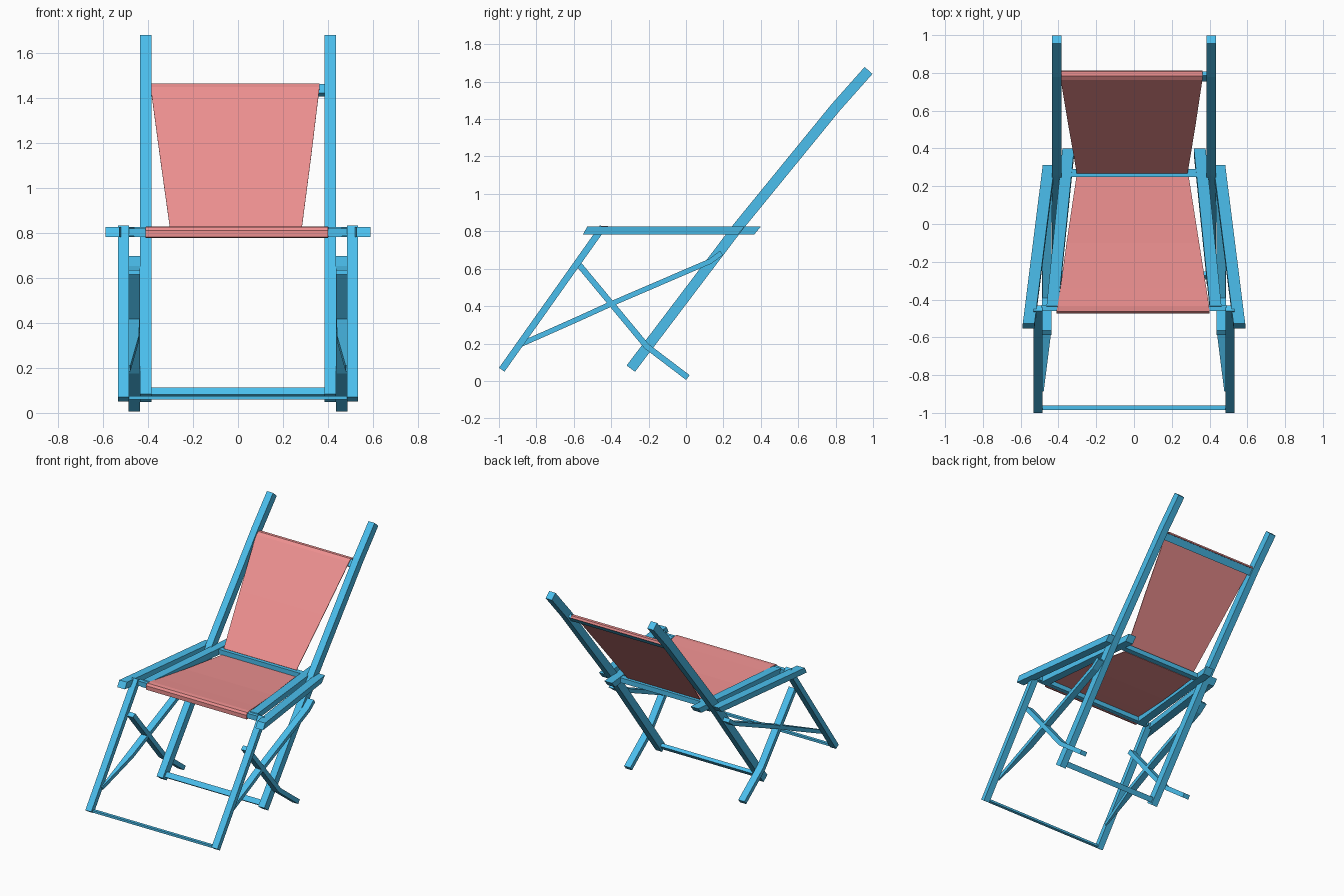
import bpy, bmesh
from mathutils import Vector

if "Cube" in bpy.data.objects:
    bpy.data.objects.remove(bpy.data.objects["Cube"])


def material(name, rgb):
    m = bpy.data.materials.new(name)
    m.diffuse_color = (*rgb, 1)
    m.use_nodes = True
    m.node_tree.nodes["Principled BSDF"].inputs["Base Color"].default_value = m.diffuse_color
    return m


WOOD = material("blue_wood", (0.07, 0.52, 0.85))
CLOTH = material("pink_canvas", (0.85, 0.28, 0.28))


def make_object(name, bm, mat):
    me = bpy.data.meshes.new(name)
    bm.to_mesh(me)
    bm.free()
    me.materials.append(mat)
    ob = bpy.data.objects.new(name, me)
    bpy.context.collection.objects.link(ob)
    return ob


def loft(name, sections, mirror=True):
    """Skin a run of four-cornered sections into a capped bar."""
    bm = bmesh.new()
    rings = [[bm.verts.new(p) for p in s] for s in sections]
    for a, b in zip(rings, rings[1:]):
        for i in range(4):
            j = (i + 1) % 4
            bm.faces.new((a[i], a[j], b[j], b[i]))
    bm.faces.new(rings[0])
    bm.faces.new(rings[-1])
    bmesh.ops.recalc_face_normals(bm, faces=bm.faces)
    ob = make_object(name, bm, WOOD)
    if mirror:
        ob.modifiers.new("both_sides", 'MIRROR')
    return ob


def bar(name, path, thick, spans, mirror=True):
    """Bar following (y, z) points; spans gives the x range at each point."""
    pts = [Vector(p) for p in path]
    sections = []
    for i, p in enumerate(pts):
        d = (pts[min(i + 1, len(pts) - 1)] - pts[max(i - 1, 0)]).normalized()
        n = Vector((-d.y, d.x)) * thick / 2
        a, b = p + n, p - n
        x0, x1 = spans[i] if isinstance(spans, list) else spans
        sections.append([(x0, *a), (x1, *a), (x1, *b), (x0, *b)])
    return loft(name, sections, mirror)


def arm(name, front, back, width, z0=0.782, z1=0.825):
    """Level board between two (x, y) ends, with slanted end cuts."""
    w = width / 2
    loft(name, [[(x - w, y - s, z0), (x + w, y - s, z0),
                 (x + w, y + s, z1), (x - w, y + s, z1)]
                for (x, y), s in ((front, 0.012), (back, 0.018))])


def canvas(name, rows):
    """Cloth sheet from (y, z, left x, right x) rows."""
    bm = bmesh.new()
    vs = [[bm.verts.new((x, y, z)) for x in (l, r)] for y, z, l, r in rows]
    for a, b in zip(vs, vs[1:]):
        bm.faces.new((a[0], a[1], b[1], b[0]))
    ob = make_object(name, bm, CLOTH)
    s = ob.modifiers.new("cloth_thickness", 'SOLIDIFY')
    s.thickness = 0.005
    s.offset = 0


# Long back rails and front legs
bar("back_rail", [(-0.295, 0.066), (0.28, 0.825), (0.80, 1.462), (0.976, 1.66)],
    0.056, (0.385, 0.435))
bar("front_leg", [(-0.985, 0.06), (-0.445, 0.822)], 0.036, (0.485, 0.533))

# Folding braces at each side
bar("long_brace", [(-0.88, 0.197), (-0.58, 0.33), (-0.40, 0.412), (0.13, 0.64), (0.19, 0.685)],
    0.028, [(0.478, 0.488), (0.44, 0.487), (0.437, 0.485), (0.435, 0.485), (0.435, 0.485)])
bar("bent_brace", [(-0.575, 0.625), (-0.21, 0.185), (0.01, 0.018)], 0.032, (0.436, 0.486))

# Outer armrests and inner seat rails
arm("armrest", (0.558, -0.54), (0.452, 0.295), 0.062)
arm("seat_rail", (0.432, -0.445), (0.348, 0.382), 0.062)

# Crossbars
bar("front_foot_bar", [(-0.984, 0.067), (-0.962, 0.067)], 0.016, (-0.49, 0.49), False)
bar("rear_foot_bar", [(-0.285, 0.075), (-0.262, 0.105)], 0.025, (-0.39, 0.39), False)
bar("seat_front_bar", [(-0.46, 0.803), (-0.428, 0.803)], 0.034, (-0.49, 0.49), False)
bar("seat_rear_bar", [(0.25, 0.803), (0.29, 0.803)], 0.036, (-0.34, 0.34), False)
bar("headrest_bar", [(0.765, 1.413), (0.797, 1.452)], 0.025, (-0.39, 0.39), False)

# Seat cloth, rolled over the front bar
canvas("seat_canvas", [(0.25, 0.785, -0.305, 0.29), (-0.10, 0.80, -0.357, 0.345),
                       (-0.34, 0.818, -0.39, 0.383), (-0.435, 0.826, -0.405, 0.397),
                       (-0.462, 0.824, -0.41, 0.40), (-0.472, 0.81, -0.41, 0.40),
                       (-0.472, 0.783, -0.41, 0.40), (-0.455, 0.779, -0.41, 0.40)])

# Back cloth, folded over the top bar
canvas("back_canvas", [(0.27, 0.825, -0.303, 0.284), (0.52, 1.14, -0.347, 0.325),
                       (0.765, 1.445, -0.388, 0.362), (0.785, 1.46, -0.388, 0.362),
                       (0.805, 1.46, -0.388, 0.362), (0.81, 1.445, -0.388, 0.362)])
